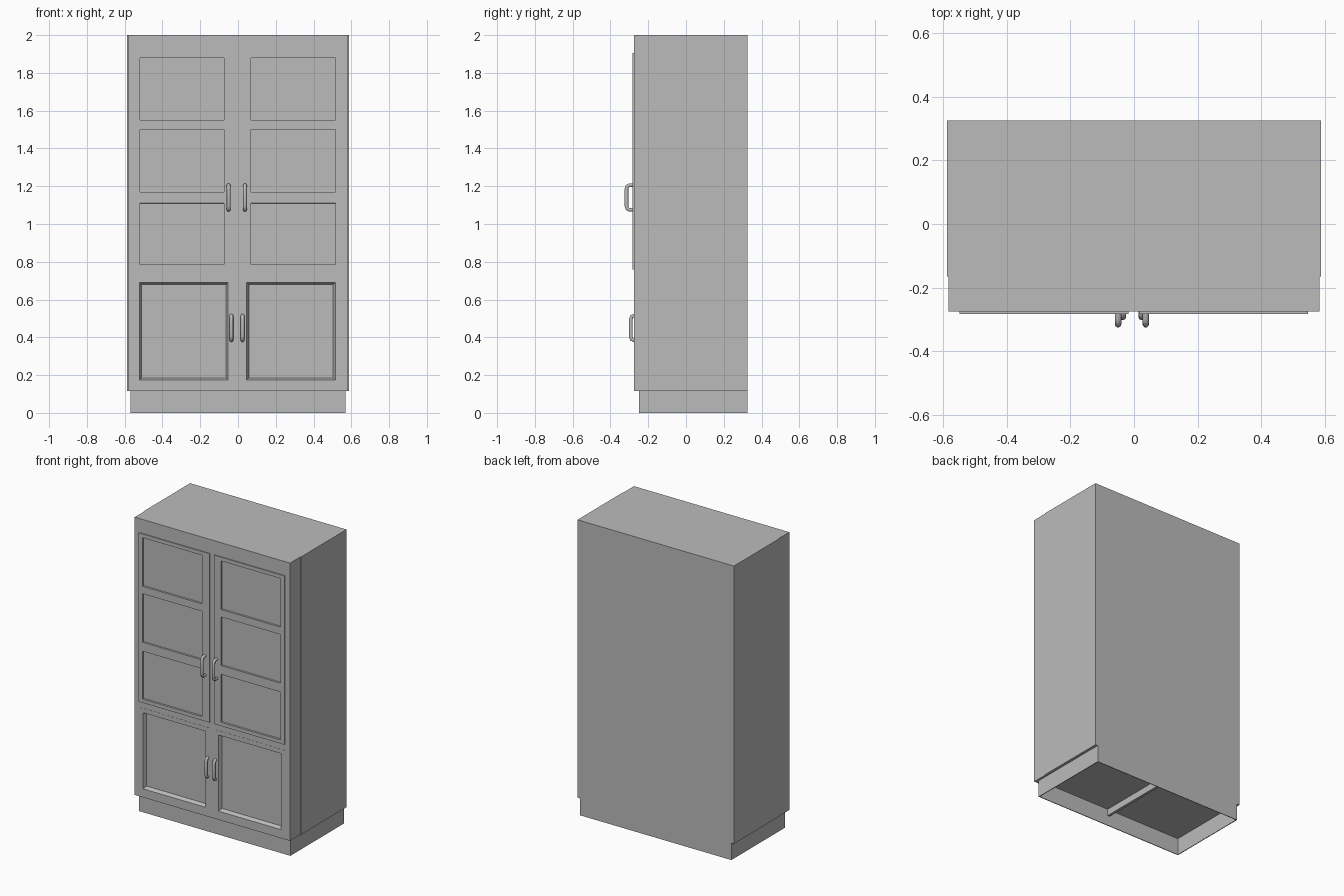
import bpy, bmesh
from mathutils import Vector

cube = bpy.data.objects.get("Cube")
if cube:
    bpy.data.objects.remove(cube, do_unlink=True)

grey = bpy.data.materials.new("plain_grey")
grey.use_nodes = True
grey.diffuse_color = (0.5, 0.5, 0.5, 1)
grey.node_tree.nodes["Principled BSDF"].inputs["Base Color"].default_value = (0.5, 0.5, 0.5, 1)


def finish(name, bm):
    mesh = bpy.data.meshes.new(name)
    bm.to_mesh(mesh)
    bm.free()
    mesh.materials.append(grey)
    obj = bpy.data.objects.new(name, mesh)
    bpy.context.collection.objects.link(obj)
    return obj


def box(name, lo, hi):
    bm = bmesh.new()
    bmesh.ops.create_cube(bm, size=1)
    lo, hi = Vector(lo), Vector(hi)
    for v in bm.verts:
        v.co = (lo + hi) / 2 + v.co * (hi - lo)
    return finish(name, bm)


def panelled_slab(name, xs, zs, front, back, depth, slope):
    """Slab facing -y; every odd cell of the xs/zs grid is a recessed panel."""
    bm = bmesh.new()
    grid = [[bm.verts.new((x, front, z)) for z in zs] for x in xs]
    panels = []
    for i in range(len(xs) - 1):
        for j in range(len(zs) - 1):
            face = bm.faces.new((grid[i][j], grid[i + 1][j],
                                 grid[i + 1][j + 1], grid[i][j + 1]))
            if i % 2 and j % 2:
                panels.append(face)
    # outer edges run back into the cabinet
    rim = [e for e in bm.edges if e.is_boundary]
    ext = bmesh.ops.extrude_edge_only(bm, edges=rim)["geom"]
    for v in ext:
        if isinstance(v, bmesh.types.BMVert):
            v.co.y = back
    bmesh.ops.recalc_face_normals(bm, faces=bm.faces)
    if panels[0].normal.y > 0:
        bmesh.ops.reverse_faces(bm, faces=bm.faces)
    bmesh.ops.inset_individual(bm, faces=panels, thickness=slope, depth=-depth)
    # merge the flat frame into clean rails and stiles
    bmesh.ops.dissolve_limit(bm, angle_limit=0.01, verts=bm.verts, edges=bm.edges,
                             delimit={'NORMAL'})
    return finish(name, bm)


def handle(name, x, z, front):
    """Round D-shaped pull with two feet on the door."""
    curve = bpy.data.curves.new(name, 'CURVE')
    curve.dimensions = '3D'
    curve.bevel_depth = 0.01
    curve.bevel_resolution = 3
    curve.use_fill_caps = True
    out, half = front + 0.01, 0.065
    path = [(-0.265, half), (out + 0.016, half), (out + 0.004, half - 0.005),
            (out, half - 0.02)]
    path += [(y, -h) for y, h in reversed(path)]
    spline = curve.splines.new('POLY')
    spline.points.add(len(path) - 1)
    for p, (y, h) in zip(spline.points, path):
        p.co = (x, y, z + h, 1)
    temp = bpy.data.objects.new(name + "_path", curve)
    bpy.context.collection.objects.link(temp)
    bm = bmesh.new()
    bm.from_mesh(temp.to_mesh())
    temp.to_mesh_clear()
    bpy.data.objects.remove(temp, do_unlink=True)
    obj = finish(name, bm)
    bpy.ops.object.select_all(action='DESELECT')
    obj.select_set(True)
    bpy.context.view_layer.objects.active = obj
    bpy.ops.object.shade_smooth_by_angle(angle=0.8)


# carcass and the slightly narrower face frame with four door openings
box("carcass", (-0.587, -0.165, 0.115), (0.587, 0.325, 2))
panelled_slab("face_frame", [-0.583, -0.548, -0.018, 0.016, 0.546, 0.583],
              [0.115, 0.143, 0.72, 0.76, 1.905, 2], -0.275, -0.16, 0.05, 0.0005)
box("frame_underside", (-0.583, -0.275, 0.115), (0.583, -0.16, 0.12))
box("frame_top", (-0.583, -0.275, 1.995), (0.583, -0.16, 2))

# hollow plinth, open below, with a middle board
box("plinth_front", (-0.568, -0.25, 0), (0.568, -0.245, 0.116))
box("plinth_back", (-0.568, 0.32, 0), (0.568, 0.325, 0.116))
box("plinth_middle", (-0.009, -0.246, 0.07), (0.009, 0.321, 0.116))
for side, s in (("left", 1), ("right", -1)):
    x0, x1 = sorted((s * 0.563, s * 0.568))
    box("plinth_" + side, (x0, -0.25, 0), (x1, 0.325, 0.116))

# doors: three shallow panels above, one moulded panel below
rows = [0.76, 0.785, 1.11, 1.17, 1.5, 1.55, 1.88, 1.905]
upper = {"right": [-0.548, -0.52, -0.073, -0.018], "left": [0.016, 0.069, 0.517, 0.546]}
lower = {"right": [-0.548, -0.521, -0.052, -0.018], "left": [0.016, 0.046, 0.515, 0.546]}
for side in ("right", "left"):
    panelled_slab("upper_door_" + side, upper[side], rows, -0.282, -0.23, 0.012, 0.001)
    panelled_slab("lower_door_" + side, lower[side], [0.143, 0.174, 0.69, 0.72],
                  -0.276, -0.23, 0.025, 0.016)

# handles
handle("upper_handle_right", -0.05, 1.14, -0.325)
handle("upper_handle_left", 0.037, 1.14, -0.325)
handle("lower_handle_right", -0.035, 0.45, -0.302)
handle("lower_handle_left", 0.024, 0.45, -0.302)
